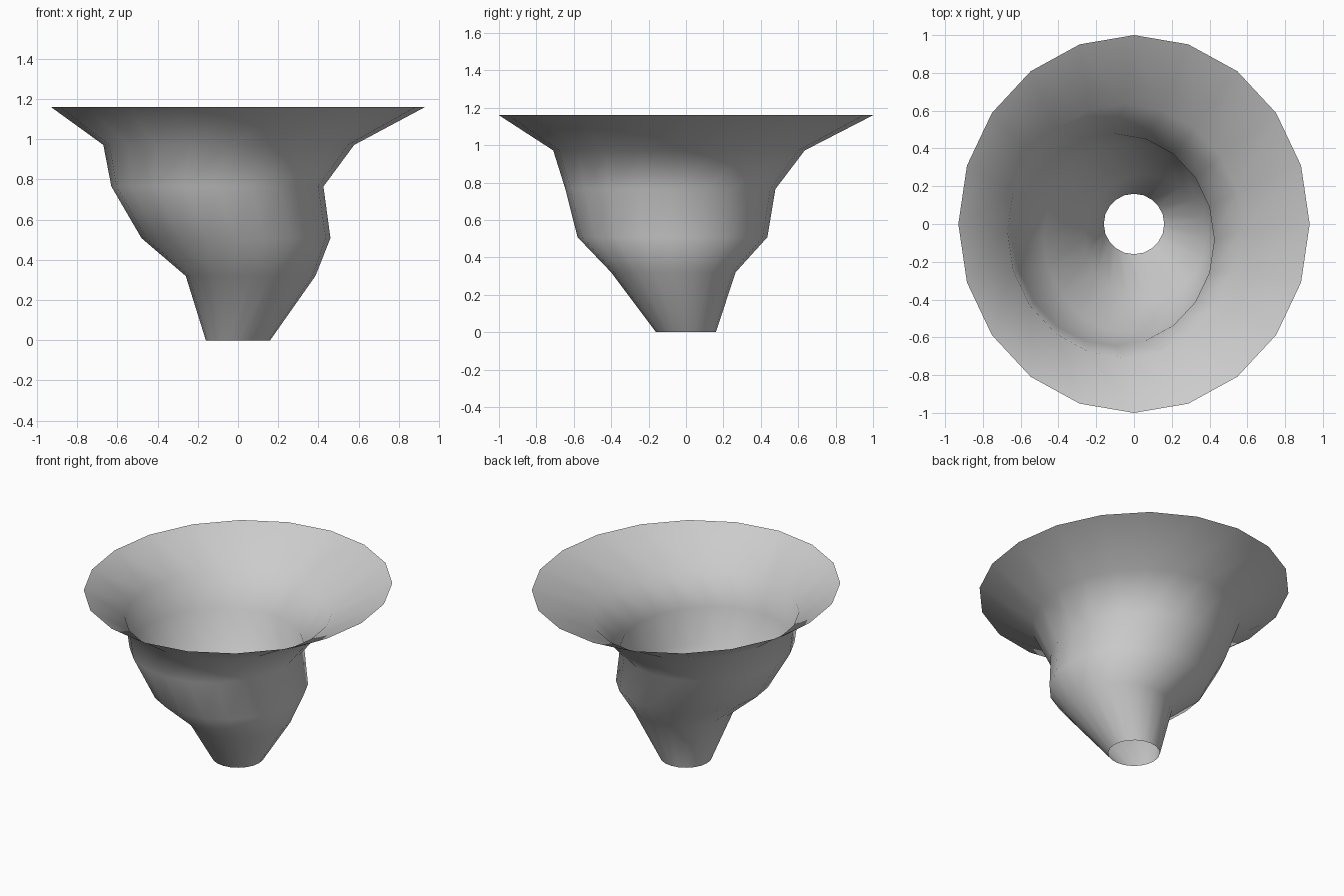
import bpy, bmesh
from math import cos, sin, tau

if "Cube" in bpy.data.objects:
    bpy.data.objects.remove(bpy.data.objects["Cube"])

SIDES = 20
# rings: height, x min, x max, y min, y max
RINGS = [
    (0.00, -0.16, 0.16, -0.16, 0.16),
    (0.32, -0.26, 0.385, -0.40, 0.265),
    (0.508, -0.48, 0.46, -0.58, 0.435),
    (0.765, -0.63, 0.425, -0.645, 0.478),
    (0.972, -0.67, 0.578, -0.71, 0.635),
    (1.16, -0.93, 0.93, -1.00, 1.00),
]

# open funnel shell lofted through the off-centre oval rings
bm = bmesh.new()
rows = []
for z, x0, x1, y0, y1 in RINGS:
    cx, cy, rx, ry = (x0 + x1) / 2, (y0 + y1) / 2, (x1 - x0) / 2, (y1 - y0) / 2
    rows.append([bm.verts.new((cx + rx * cos(tau * i / SIDES),
                               cy + ry * sin(tau * i / SIDES), z))
                 for i in range(SIDES)])
for low, high in zip(rows, rows[1:]):
    for i in range(SIDES):
        j = (i + 1) % SIDES
        bm.faces.new((low[i], low[j], high[j], high[i])).smooth = True

mesh = bpy.data.meshes.new("funnel_shell")
bm.to_mesh(mesh)
bm.free()
bpy.context.collection.objects.link(bpy.data.objects.new("funnel_shell", mesh))
